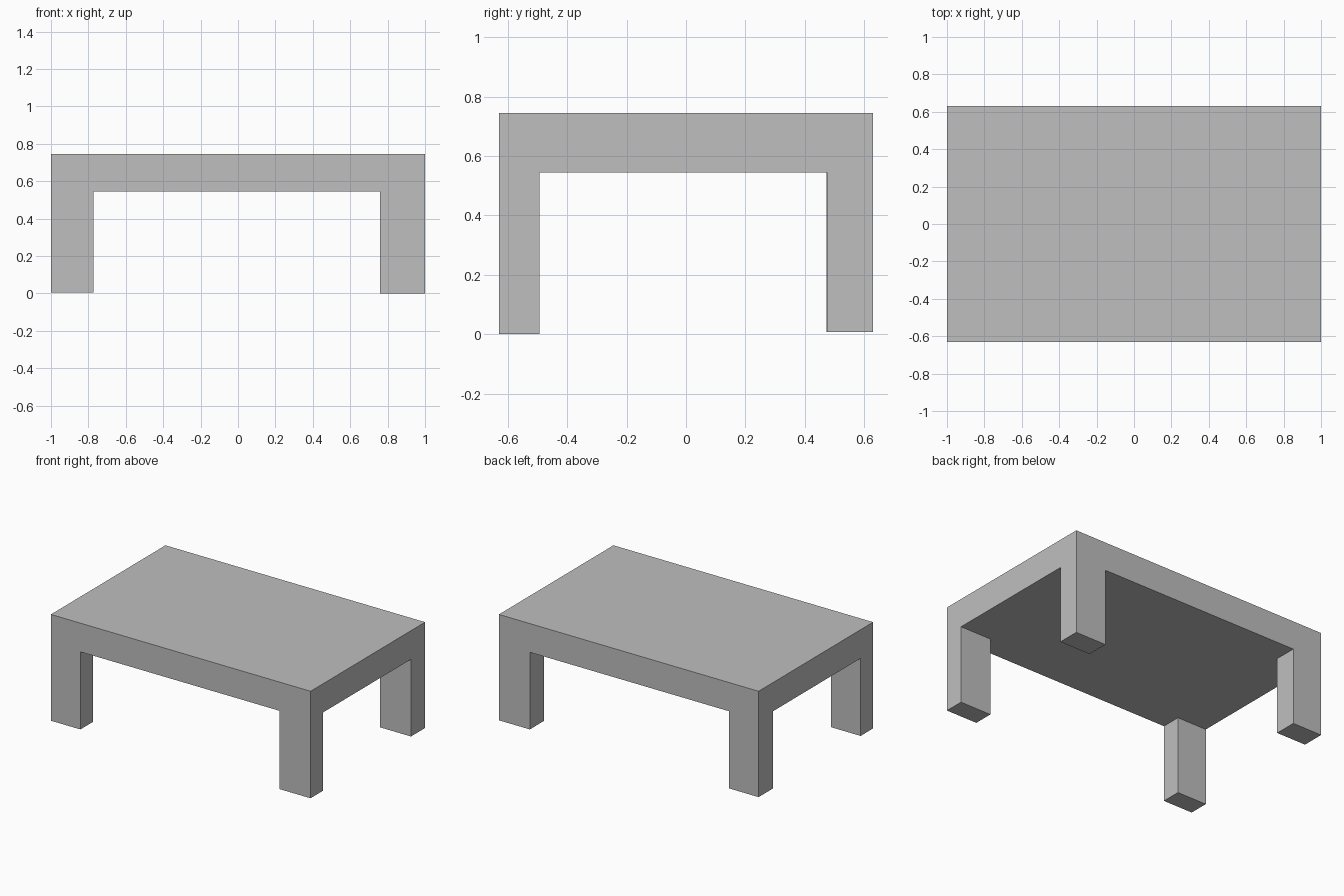
import bpy
import bmesh
from mathutils import Matrix, Vector

old = bpy.data.objects.get("Cube")
if old:
    bpy.data.objects.remove(old, do_unlink=True)

# Single plain grey
GREY = (0.52, 0.52, 0.52, 1.0)
grey = bpy.data.materials.new("grey")
grey.use_nodes = True
grey.diffuse_color = GREY
grey.node_tree.nodes["Principled BSDF"].inputs["Base Color"].default_value = GREY

HALF_X, HALF_Y = 1.0, 0.63
TOP, UNDERSIDE = 0.745, 0.545


def box(name, low, high):
    """Flat-faced box between two opposite corners."""
    low, high = Vector(low), Vector(high)
    bm = bmesh.new()
    bmesh.ops.create_cube(bm, size=1, matrix=Matrix.Translation((low + high) / 2)
                          @ Matrix.Diagonal((*(high - low), 1)))
    mesh = bpy.data.meshes.new(name)
    bm.to_mesh(mesh)
    bm.free()
    mesh.materials.append(grey)
    obj = bpy.data.objects.new(name, mesh)
    bpy.context.collection.objects.link(obj)
    return obj


# Thick slab top
box("table_top", (-HALF_X, -HALF_Y, UNDERSIDE), (HALF_X, HALF_Y, TOP))

# Corner legs, flush with the slab: side signs, width, depth, foot height
legs = {
    "front_left_leg": (1, -1, 0.24, 0.137, 0.0),
    "front_right_leg": (-1, -1, 0.227, 0.137, 0.005),
    "back_left_leg": (1, 1, 0.238, 0.155, 0.008),
    "back_right_leg": (-1, 1, 0.227, 0.157, 0.008),
}
for name, (sx, sy, width, depth, foot) in legs.items():
    xs = sorted((sx * HALF_X, sx * (HALF_X - width)))
    ys = sorted((sy * HALF_Y, sy * (HALF_Y - depth)))
    box(name, (xs[0], ys[0], foot), (xs[1], ys[1], UNDERSIDE))
